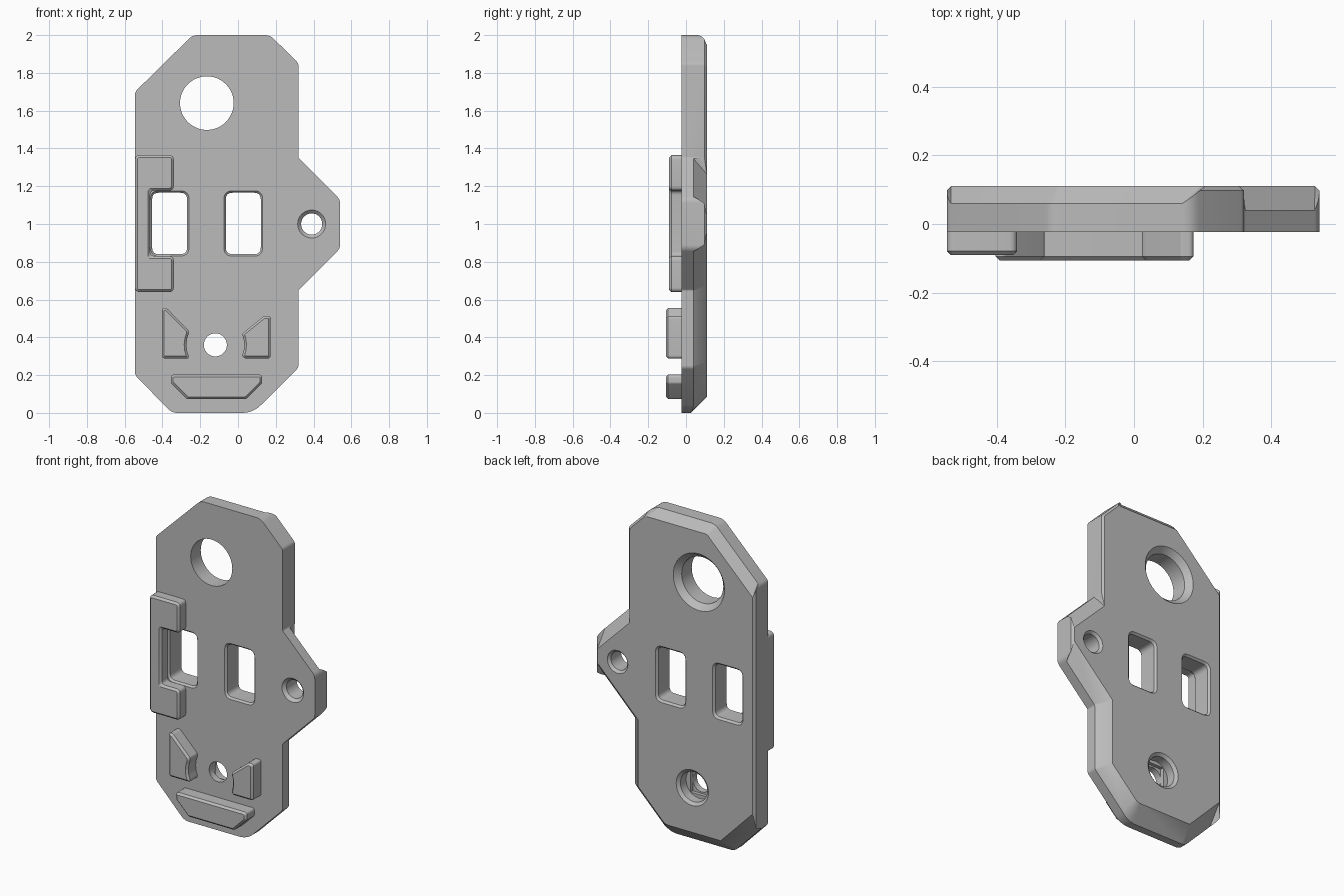
import bpy, bmesh, math
from mathutils import Vector

cube = bpy.data.objects.get("Cube")
if cube:
    bpy.data.objects.remove(cube, do_unlink=True)

FRONT, BACK = -0.023, 0.11

grey = bpy.data.materials.new("plain_grey")
grey.use_nodes = True
grey.diffuse_color = (0.5, 0.5, 0.5, 1)
grey.node_tree.nodes["Principled BSDF"].inputs["Base Color"].default_value = (0.5, 0.5, 0.5, 1)


def loft(name, rings):
    """Closed solid through rings that all have the same number of points."""
    bm = bmesh.new()
    loops = [[bm.verts.new(p) for p in ring] for ring in rings]
    n = len(loops[0])
    for a, b in zip(loops, loops[1:]):
        for i in range(n):
            j = (i + 1) % n
            bm.faces.new((a[i], a[j], b[j], b[i]))
    bm.faces.new(loops[0])
    bm.faces.new(loops[-1])
    bmesh.ops.remove_doubles(bm, verts=bm.verts, dist=0.0002)
    bmesh.ops.recalc_face_normals(bm, faces=bm.faces)
    mesh = bpy.data.meshes.new(name)
    bm.to_mesh(mesh)
    bm.free()
    mesh.materials.append(grey)
    obj = bpy.data.objects.new(name, mesh)
    bpy.context.collection.objects.link(obj)
    return obj


def rounded(points, radii, steps=6):
    """Outline with rounded corners; each item is (point, corner index, blend)."""
    out = []
    for i, p in enumerate(points):
        a = points[i - 1] - p
        b = points[(i + 1) % len(points)] - p
        reach = max(radii[i], 0) / math.tan(max(a.angle(b), 0.1) / 2)
        reach = min(reach, 0.45 * a.length, 0.45 * b.length)
        start, end = p + a.normalized() * reach, p + b.normalized() * reach
        for k in range(steps + 1):
            t = k / steps
            q = start * (1 - t) ** 2 + p * 2 * t * (1 - t) + end * t ** 2
            out.append((q, i, t))
    return out


def slab(name, corners, y_flat, y_bevel):
    """Prism with one bevelled face. Corners, anticlockwise: x, z, radius, bevel of next edge."""
    pts = [Vector(c[:2]) for c in corners]
    radii = [c[2] for c in corners]
    depth = [c[3] for c in corners]
    side = 1 if y_bevel > y_flat else -1
    normals = []
    for i, p in enumerate(pts):
        d = (pts[(i + 1) % len(pts)] - p).normalized()
        normals.append(Vector((-d.y, d.x)))
    # Shift every edge inwards by its own bevel and intersect the neighbours
    inner = []
    for i, p in enumerate(pts):
        m, n = normals[i - 1], normals[i]
        c, e = m.dot(p) + depth[i - 1], n.dot(p) + depth[i]
        det = m.x * n.y - m.y * n.x
        inner.append(Vector(((c * n.y - e * m.y) / det, (m.x * e - n.x * c) / det)))
    outer = rounded(pts, radii)
    top = rounded(inner, [r - max(depth[i - 1], depth[i]) for i, r in enumerate(radii)])
    base = [(q.x, y_flat, q.y) for q, i, t in outer]
    wall = [(q.x, y_bevel - side * (depth[i - 1] * (1 - t) + depth[i] * t), q.y) for q, i, t in outer]
    face = [(q.x, y_bevel, q.y) for q, i, t in top]
    return loft(name, [base, wall, face])


def bore(x, z, profile, sides=48):
    """Round cutter along y from (y, radius) pairs."""
    turn = [2 * math.pi * k / sides for k in range(sides)]
    return loft("bore_cutter", [[(x + r * math.cos(a), y, z + r * math.sin(a)) for a in turn]
                                for y, r in profile])


def window(x, z, w, h, profile, radius):
    """Rounded rectangular cutter along y from (y, growth) pairs."""
    rings = []
    for y, g in profile:
        a, b = w / 2 + g, h / 2 + g
        pts = [Vector(p) for p in ((x - a, z - b), (x + a, z - b), (x + a, z + b), (x - a, z + b))]
        rings.append([(q.x, y, q.y) for q, i, t in rounded(pts, [radius + g] * 4)])
    return loft("window_cutter", rings)


def cut(obj, cutters):
    bpy.context.view_layer.objects.active = obj
    for c in cutters:
        c.hide_render = True
        mod = obj.modifiers.new("cut", 'BOOLEAN')
        mod.operation = 'DIFFERENCE'
        mod.solver = 'EXACT'
        mod.object = c
        bpy.ops.object.modifier_apply(modifier=mod.name)
        bpy.data.objects.remove(c, do_unlink=True)


# Main plate with side lug; back edges bevelled by different amounts
FINE, TOP, LUG, BASE = 0.013, 0.05, 0.07, 0.085
plate = slab("main_plate", [
    (-0.35, 0, 0.07, BASE), (0.08, 0, 0.14, LUG),
    (0.32, 0.24, 0.03, LUG), (0.32, 0.65, 0.015, LUG),
    (0.54, 0.87, 0.05, FINE), (0.54, 1.13, 0.05, LUG),
    (0.32, 1.35, 0.015, FINE), (0.32, 1.85, 0.03, FINE),
    (0.17, 2.0, 0.07, TOP), (-0.24, 2.0, 0.07, TOP),
    (-0.545, 1.70, 0.04, FINE), (-0.545, 0.20, 0.04, BASE)], FRONT, BACK)

# Openings
lip = [(-0.2, 0.011), (FRONT - 0.001, 0.011), (-0.012, 0), (0.098, 0), (BACK + 0.001, 0.012), (0.2, 0.012)]
cutters = [window(x, 1.003, 0.185, 0.325, lip, 0.035) for x in (-0.362, 0.028)]
cutters += [
    bore(-0.165, 1.64, [(-0.2, 0.142), (0.075, 0.142), (BACK, 0.175), (0.2, 0.175)]),
    bore(0.39, 1.0, [(-0.2, 0.074), (FRONT, 0.074), (-0.005, 0.056), (0.095, 0.056), (BACK, 0.07), (0.2, 0.07)]),
    bore(-0.12, 0.36, [(0.04, 0.092), (0.095, 0.092), (BACK, 0.11), (0.2, 0.11)]),
    window(-0.12, 0.36, 0.12, 0.14, [(0.018, 0), (0.05, 0)], 0.001),
    bore(-0.12, 0.36, [(-0.2, 0.061), (0.06, 0.061)]),
]
cut(plate, cutters)

# Bracket-shaped raised rim around one window
rim = [(-0.545, 0.64), (-0.34, 0.64), (-0.34, 0.83), (-0.465, 0.83),
       (-0.465, 1.177), (-0.34, 1.177), (-0.34, 1.364), (-0.545, 1.364)]
raised = [slab("window_rim", [(x, z, 0.025, 0.012) for x, z in rim], -0.02, -0.09)]


# Raised pads; the two side pads are hollowed around the lower hole
def hollow(start, end, steps=4):
    pts = []
    for k in range(steps + 1):
        a = math.radians(start + (end - start) * k / steps)
        pts.append((-0.12 + 0.153 * math.cos(a), 0.36 + 0.153 * math.sin(a)))
    return pts


pads = {
    "right_pad": [(-0.403, 0.288), (-0.262, 0.288)] + hollow(202, 156)
                 + [(-0.262, 0.438), (-0.378, 0.555), (-0.403, 0.555)],
    "left_pad": [(0.034, 0.288), (0.173, 0.288), (0.173, 0.513), (0.138, 0.513),
                 (0.034, 0.43)] + hollow(22, -22),
    "lower_pad": [(-0.355, 0.158), (-0.27, 0.073), (0.043, 0.073), (0.128, 0.158),
                  (0.128, 0.203), (-0.355, 0.203)],
}
for name, outline in pads.items():
    raised.append(slab(name, [(x, z, 0.018, 0.012) for x, z in outline], -0.015, -0.106))

# Smooth curved walls, keep the edges crisp
for obj in [plate] + raised:
    bpy.ops.object.select_all(action='DESELECT')
    obj.select_set(True)
    bpy.context.view_layer.objects.active = obj
    bpy.ops.object.shade_smooth_by_angle(angle=math.radians(25))
